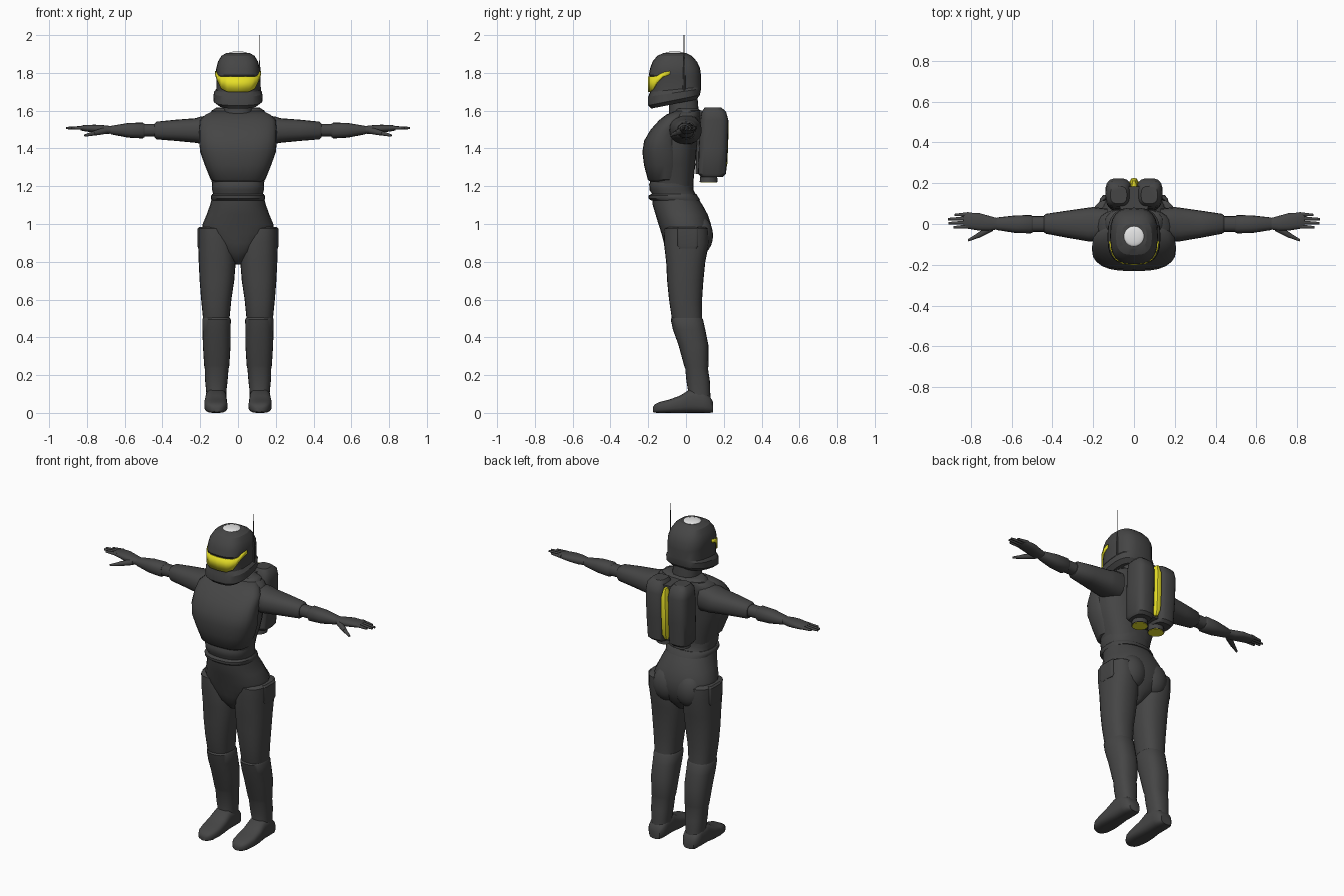
import bpy, bmesh, math
from mathutils import Vector


def material(name, rgb):
    m = bpy.data.materials.new(name)
    m.diffuse_color = (*rgb, 1)
    return m


DARK = material("dark_grey", (0.06, 0.06, 0.06))
YELLOW = material("visor_yellow", (0.80, 0.74, 0.02))
WHITE = material("lamp_white", (0.8, 0.8, 0.8))


def finish(name, bm, mat, mirror=False, angle=40):
    bmesh.ops.recalc_face_normals(bm, faces=bm.faces)
    me = bpy.data.meshes.new(name)
    bm.to_mesh(me)
    bm.free()
    me.materials.append(mat)
    me.shade_smooth()
    me.set_sharp_from_angle(angle=math.radians(angle))
    ob = bpy.data.objects.new(name, me)
    bpy.context.collection.objects.link(ob)
    if mirror:
        ob.modifiers.new("mirror", 'MIRROR').use_mirror_merge = False
    return ob


def curve(angle, e):
    """Point on a unit superellipse."""
    c, s = math.cos(angle), math.sin(angle)
    return (math.copysign(abs(c) ** (2 / e), c), math.copysign(abs(s) ** (2 / e), s))


def loft(name, rings, axis='z', mat=DARK, mirror=False, e=2.4, n=24, angle=40):
    """Rings: position on axis, extents of the two other axes, optional tilt."""
    bm = bmesh.new()
    loops = []
    for t, a0, a1, b0, b1, *tilt in rings:
        loop = []
        for i in range(n):
            u, v = curve(2 * math.pi * i / n, e)
            a = (a0 + a1) / 2 + u * (a1 - a0) / 2
            b = (b0 + b1) / 2 + v * (b1 - b0) / 2
            k = t + (tilt[0] * (b - (b0 + b1) / 2) if tilt else 0)
            loop.append(bm.verts.new({'x': (k, a, b), 'y': (a, k, b), 'z': (a, b, k)}[axis]))
        loops.append(loop)
    for p, q in zip(loops, loops[1:]):
        for i in range(n):
            j = (i + 1) % n
            bm.faces.new((p[i], p[j], q[j], q[i]))
    bm.faces.new(loops[0])
    bm.faces.new(loops[-1])
    return finish(name, bm, mat, mirror, angle)


def body(name, rows, **kw):
    """Symmetrical loft: height, half width, front, back, optional tilt."""
    return loft(name, [(z, -h, h, *rest) for z, h, *rest in rows], **kw)


def rod(name, p, q, r0, r1, mat=DARK, mirror=False, n=10):
    p, q = Vector(p), Vector(q)
    bm = bmesh.new()
    bmesh.ops.create_cone(bm, cap_ends=True, segments=n, radius1=r0, radius2=r1, depth=(q - p).length)
    bm.transform((q - p).to_track_quat('Z', 'Y').to_matrix().to_4x4())
    bmesh.ops.translate(bm, verts=bm.verts, vec=(p + q) / 2)
    return finish(name, bm, mat, mirror)


def ball(name, center, size, mat=DARK, mirror=False):
    bm = bmesh.new()
    bmesh.ops.create_uvsphere(bm, u_segments=20, v_segments=12, radius=1)
    bmesh.ops.scale(bm, verts=bm.verts, vec=size)
    bmesh.ops.translate(bm, verts=bm.verts, vec=center)
    return finish(name, bm, mat, mirror)


# Helmet with a flared, tilted jaw
body("helmet", [
    (1.635, .105, -.185, .055, .2), (1.655, .13, -.2, .073, .2), (1.695, .128, -.2, .08, .15),
    (1.712, .115, -.19, .08, .1), (1.78, .115, -.191, .08), (1.79, .117, -.197, .079),
    (1.825, .115, -.19, .074), (1.86, .106, -.177, .058), (1.89, .088, -.152, .03),
    (1.905, .062, -.12, .0)], e=2.8, angle=25)

# Visor band wrapped round the helmet, tapering to the sides
half = [(0, 1.70, 1.78), (20, 1.70, 1.78), (40, 1.715, 1.78),
        (55, 1.75, 1.785), (70, 1.778, 1.802), (84, 1.792, 1.81)]
bm = bmesh.new()
cols = []
for deg, lo, hi in [(-d, a, b) for d, a, b in half[:0:-1]] + half:
    u, v = curve(math.radians(deg - 90), 2.8)
    cols.append([bm.verts.new((u * .119, -.056 + v * .1415, z)) for z in (lo, hi)])
for a, b in zip(cols, cols[1:]):
    bm.faces.new((a[0], b[0], b[1], a[1]))
visor = finish("visor", bm, YELLOW)
solid = visor.modifiers.new("thickness", 'SOLIDIFY')
solid.thickness, solid.offset = .008, 0

# Helmet lamp and antenna
ball("helmet_lamp", (0, -.06, 1.904), (.05, .05, .01), WHITE)
rod("antenna", (.113, -.01, 1.72), (.113, -.01, 2.0), .003, .002, n=6)
rod("antenna_base", (.113, -.01, 1.70), (.113, -.01, 1.83), .008, .005, n=8)

# Neck, collar, torso and chest plate
body("neck", [(1.56, .08, -.09, .07), (1.68, .075, -.09, .06)])
body("collar", [(1.57, .15, -.08, .08), (1.60, .14, -.06, .078), (1.612, .12, -.05, .065)])
body("torso", [
    (1.19, .132, -.18, .035), (1.25, .145, -.19, .042), (1.32, .17, -.205, .05),
    (1.38, .185, -.215, .056), (1.44, .19, -.205, .062), (1.50, .19, -.17, .068),
    (1.55, .19, -.125, .075), (1.58, .17, -.09, .078), (1.60, .13, -.05, .075)], e=2.6)
body("chest_plate", [
    (1.225, .125, -.19, -.05), (1.235, .145, -.202, -.03), (1.31, .175, -.222, -.01),
    (1.38, .2, -.231, -.02), (1.44, .206, -.222, -.03), (1.50, .205, -.187, -.03),
    (1.55, .2, -.142, -.01), (1.58, .17, -.103, .0), (1.597, .135, -.06, .0)], e=2.7)

# Waist bands, belt and pelvis
body("waist", [(1.10, .135, -.175, .08), (1.16, .132, -.18, .05), (1.18, .137, -.193, .04),
               (1.21, .138, -.195, .04), (1.235, .135, -.185, .04)])
body("belt", [(1.125, .139, -.185, .075), (1.135, .144, -.198, .07),
              (1.15, .143, -.199, .06), (1.158, .136, -.185, .055)])
body("pelvis", [
    (1.14, .138, -.18, .06), (1.10, .148, -.176, .088), (1.05, .166, -.161, .115),
    (1.0, .187, -.146, .132), (.95, .19, -.13, .137), (.90, .155, -.117, .128),
    (.85, .095, -.1, .105), (.80, .03, -.06, .06), (.785, .012, -.03, .03)], e=2.2)
ball("buttock", (.075, .075, .94), (.085, .068, .1), mirror=True)

# Legs and boots
loft("thigh", [
    (.985, .06, .2, -.09, .1), (.975, .045, .21, -.115, .118), (.90, .018, .211, -.117, .122),
    (.80, .012, .208, -.105, .102), (.70, .02, .203, -.1, .092), (.60, .035, .195, -.09, .085),
    (.50, .045, .185, -.075, .085), (.45, .05, .18, -.06, .09)], mirror=True)
loft("hip_plate", [(.87, .18, .211, -.035, .055), (.885, .18, .215, -.045, .065),
                   (.975, .18, .214, -.045, .065), (.985, .18, .205, -.04, .06)], e=5, mirror=True)
loft("boot_shaft", [
    (.505, .045, .183, -.075, .083), (.495, .038, .189, -.081, .09), (.44, .039, .188, -.069, .102),
    (.36, .039, .186, -.04, .118), (.25, .046, .179, -.01, .119), (.235, .05, .176, -.004, .116),
    (.17, .055, .174, .002, .126), (.11, .062, .168, .012, .128), (.05, .062, .17, .0, .132)], mirror=True)
loft("foot", [
    (-.176, .095, .13, .005, .03), (-.165, .078, .152, .001, .045), (-.14, .062, .168, 0, .058),
    (-.09, .055, .178, 0, .07), (-.03, .057, .178, 0, .092), (.02, .06, .173, 0, .125),
    (.09, .06, .172, 0, .12), (.125, .066, .166, 0, .09), (.142, .08, .15, .003, .06)],
    axis='y', e=3, mirror=True)

# Arms
loft("upper_arm", [
    (.13, -.07, .075, 1.42, 1.58), (.20, -.087, .083, 1.425, 1.568), (.225, -.085, .08, 1.43, 1.56),
    (.33, -.067, .065, 1.44, 1.552), (.43, -.048, .05, 1.448, 1.542), (.442, -.04, .042, 1.458, 1.532)],
    axis='x', mirror=True, n=20)
loft("elbow", [(.42, -.038, .038, 1.463, 1.53), (.52, -.038, .038, 1.463, 1.53)],
     axis='x', mirror=True, n=16)
loft("forearm", [
    (.495, -.04, .038, 1.46, 1.53), (.505, -.046, .044, 1.453, 1.537), (.58, -.044, .042, 1.457, 1.535),
    (.67, -.03, .032, 1.474, 1.52), (.68, -.025, .027, 1.48, 1.515)], axis='x', mirror=True, n=16)

# Hands
loft("palm", [
    (.66, -.024, .026, 1.479, 1.517), (.71, -.034, .04, 1.476, 1.523), (.76, -.032, .054, 1.484, 1.526),
    (.82, -.022, .056, 1.492, 1.523), (.835, -.018, .053, 1.497, 1.518)], axis='x', mirror=True, n=16)
for i, tip in enumerate((.885, .908, .911, .88)):
    y = -.012 + i * .02
    rod(f"finger_{i + 1}", (.81, y, 1.509), (tip, y - .004, 1.508), .011, .006, mirror=True)
rod("thumb_base", (.70, -.02, 1.495), (.765, -.058, 1.48), .018, .013, mirror=True)
rod("thumb_tip", (.755, -.052, 1.482), (.812, -.08, 1.468), .013, .006, mirror=True)

# Backpack: two tanks, a core, a bright centre strip and nozzles
loft("pack_tank", [
    (1.25, .02, .122, .078, .195), (1.265, .012, .133, .064, .212), (1.40, .012, .138, .068, .22),
    (1.55, .012, .14, .076, .224), (1.595, .018, .136, .084, .212), (1.618, .035, .115, .1, .185)],
    e=3, mirror=True)
body("pack_core", [(1.265, .07, .05, .185), (1.60, .07, .06, .185)], e=6)
body("pack_strip", [(1.275, .01, .15, .2), (1.31, .02, .15, .218), (1.42, .023, .15, .223),
                    (1.54, .021, .15, .226), (1.59, .01, .15, .212)], mat=YELLOW, e=3, n=12)
rod("nozzle", (.058, .12, 1.27), (.058, .12, 1.222), .042, .048, mirror=True, n=14)
rod("nozzle_glow", (.058, .12, 1.224), (.058, .12, 1.219), .043, .043, YELLOW, mirror=True, n=14)
